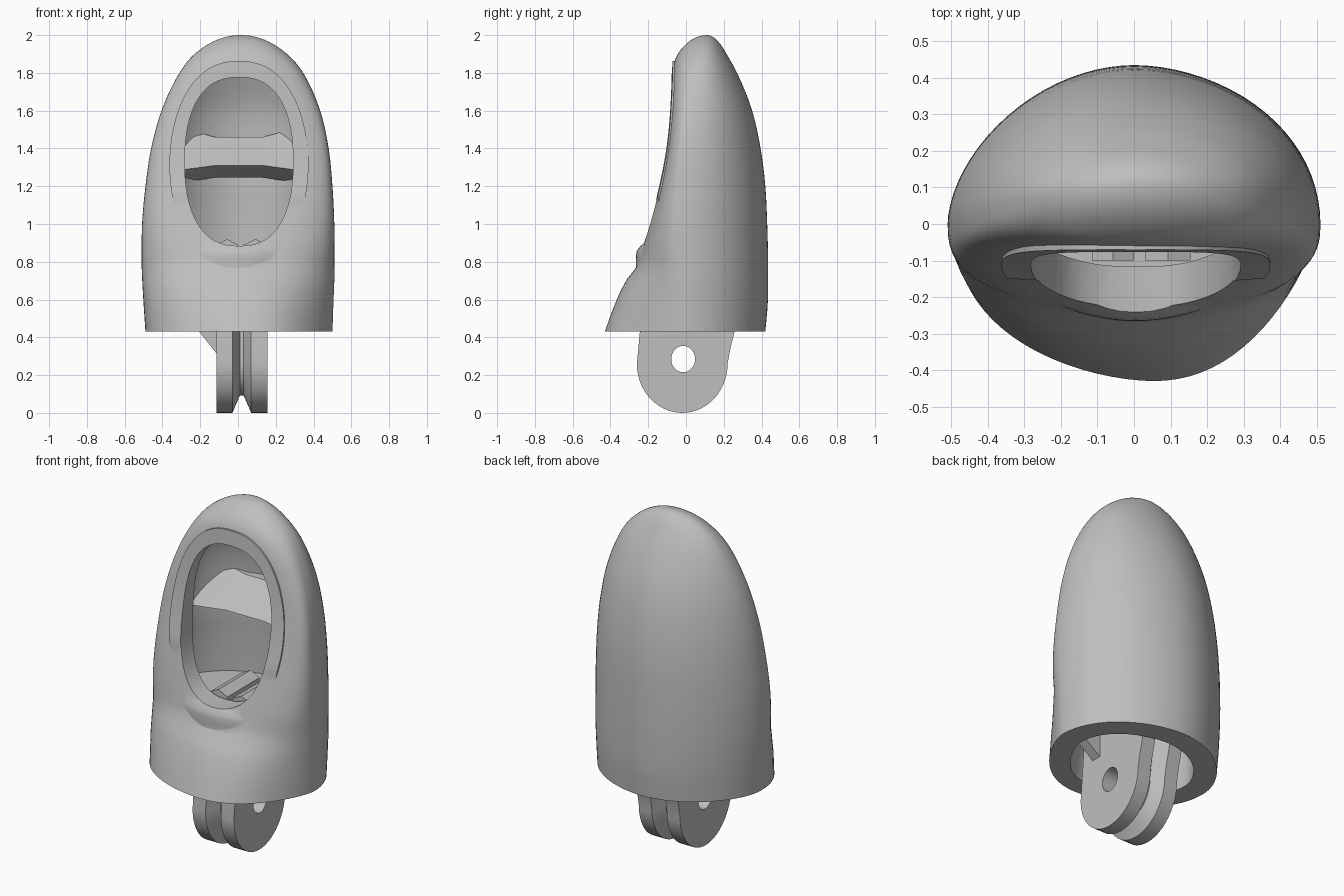
import bpy
import bmesh
import math

cube = bpy.data.objects.get("Cube")
if cube:
    bpy.data.objects.remove(cube)

grey = bpy.data.materials.new("light_grey")
grey.use_nodes = True
grey.diffuse_color = (0.52, 0.52, 0.52, 1)
grey.node_tree.nodes["Principled BSDF"].inputs["Base Color"].default_value = (0.52, 0.52, 0.52, 1)


def loft(name, rings):
    """Skin a list of equal-length closed rings and cap both ends."""
    bm = bmesh.new()
    rows = [[bm.verts.new(p) for p in ring] for ring in rings]
    n = len(rows[0])
    for a, b in zip(rows, rows[1:]):
        for i in range(n):
            j = (i + 1) % n
            bm.faces.new((a[i], a[j], b[j], b[i]))
    bm.faces.new(rows[0])
    bm.faces.new(rows[-1])
    bmesh.ops.recalc_face_normals(bm, faces=bm.faces)
    mesh = bpy.data.meshes.new(name)
    bm.to_mesh(mesh)
    bm.free()
    mesh.materials.append(grey)
    obj = bpy.data.objects.new(name, mesh)
    bpy.context.collection.objects.link(obj)
    return obj


def activate(obj):
    bpy.ops.object.select_all(action='DESELECT')
    obj.select_set(True)
    bpy.context.view_layer.objects.active = obj


def combine(obj, other, operation):
    """Apply a boolean and discard the helper."""
    mod = obj.modifiers.new("bool", 'BOOLEAN')
    mod.operation = operation
    mod.solver = 'EXACT'
    mod.object = other
    activate(obj)
    bpy.ops.object.modifier_apply(modifier=mod.name)
    bpy.data.objects.remove(other)


def clamp(v):
    return max(0, min(1, v))


def curve(keys, u):
    """Smooth interpolation of (u, value) keys."""
    if u <= keys[0][0]:
        return keys[0][1]
    if u >= keys[-1][0]:
        return keys[-1][1]
    slopes = []
    for i in range(len(keys)):
        a, b = keys[max(i - 1, 0)], keys[min(i + 1, len(keys) - 1)]
        slopes.append((b[1] - a[1]) / (b[0] - a[0]))
    for i in range(len(keys) - 1):
        (u0, v0), (u1, v1) = keys[i], keys[i + 1]
        if u <= u1:
            h = u1 - u0
            t = (u - u0) / h
            return (v0 * (2*t**3 - 3*t*t + 1) + v1 * (3*t*t - 2*t**3)
                    + h * (slopes[i] * (t**3 - 2*t*t + t) + slopes[i + 1] * (t**3 - t*t)))


BASE, TOP = 0.43, 2.0


def dome(z):
    return math.asin(clamp((z - BASE) / (TOP - BASE)))


# Shell stations: height, left x, right x, front y, back y, widest y, front squareness
stations = [
    (.43, -.49, .50, -.43, .42, 0, 1.9),
    (.58, -.50, .505, -.375, .433, 0, 1.95),
    (.70, -.507, .51, -.318, .435, 0, 2),
    (.78, -.51, .51, -.258, .435, 0, 2.2),
    (.86, -.51, .51, -.234, .434, 0, 2.5),
    (1.0, -.508, .51, -.196, .43, 0, 2.8),
    (1.2, -.49, .50, -.146, .42, .01, 3.3),
    (1.4, -.46, .48, -.107, .395, .02, 3.6),
    (1.6, -.405, .435, -.086, .35, .04, 3.4),
    (1.8, -.31, .345, -.071, .27, .07, 2.9),
    (1.9, -.23, .26, -.044, .215, .085, 2.3),
    (2.0, .01, .02, .108, .112, .11, 2)]
tracks = [[(dome(s[0]), s[k]) for s in stations] for k in range(1, 7)]


def power(v, n):
    return math.copysign(abs(v) ** (2 / n), v)


def section(z, wall=0.0, count=80, at=None):
    xl, xr, yf, yb, yc, nf = (curve(t, dome(z)) for t in tracks)
    xl, xr, yf, yb = xl + wall, xr - wall, yf + wall * .85, yb - wall
    yc = min(max(yc, yf + .01), yb - .01)
    mid, half, ring = (xl + xr) / 2, (xr - xl) / 2, []
    skew = clamp((1.1 - z) / .5)
    for i in range(count):
        a = math.tau * i / count
        c, s = math.cos(a), math.sin(a)
        if s < 0:
            # low on the front, the right side is fuller and the ridge leans left
            n, depth, shift = nf - .35 * skew * c, yc - yf, .05 * skew * s * s
        else:
            n, depth, shift = 1.88 + .12 * c, yb - yc, 0
        ring.append((mid + half * power(c, n) + shift, yc + depth * power(s, n), z if at is None else at))
    return ring


# Fingertip shell, solid
steps = 44
shell = loft("fingertip_shell", [section(BASE + (TOP - BASE) * math.sin(math.pi / 2 * i / steps))
                                 for i in range(steps + 1)])

# Rim around the window, following the front slope and curving back at its sides
rim_front = [(.77, -.266), (.86, -.26), (.9, -.228), (1.0, -.2), (1.2, -.15),
             (1.4, -.112), (1.6, -.09), (1.87, -.07)]
across = [i / 6 - 1 for i in range(13)]
rings = []
for i in range(41):
    a = math.pi * (.015 + .97 * i / 40)
    z = 1.315 - .548 * math.cos(a)
    w = .368 * math.sin(a) ** .85
    bend = .1 + .85 * clamp((1.15 - z) / .3)
    front = [(.005 + w * t, curve(rim_front, z) + bend * (w * t) ** 2, z) for t in across]
    rings.append(front + [(x, y + .07, z) for x, y, z in reversed(front)])
combine(shell, loft("rim_band", rings), 'UNION')

# Hollow inside, open at the bottom, with a thinner wall near the tip
heights = [BASE + (1.87 - BASE) * i / 28 for i in range(29)]
hollow = [section(BASE, .13, at=.3)]
hollow += [section(z, .13 - .045 * clamp((z - 1.2) / .4)) for z in heights]
combine(shell, loft("hollow", hollow), 'DIFFERENCE')

# Rounded window in the front
window = []
for y in (-.8, .02):
    window.append([(.005 + .287 * power(math.cos(a), 2.5), y, 1.33 + .446 * power(math.sin(a), 2.3))
                   for a in (math.tau * i / 64 for i in range(64))])
combine(shell, loft("window", window), 'DIFFERENCE')

# Wedge-shaped cross bar, trimmed to end within the shell wall
bar = loft("cross_bar", [[(x, .42, 1.46 + lift), (x, .23, 1.46 + lift), (x, .06, 1.31 - drop),
                          (x, .22, 1.245 - drop), (x, .42, 1.245 - drop)]
                         for x, lift, drop in ((-.5, .1, .05), (-.12, 0, 0), (.13, 0, 0), (.5, .1, .05))])
envelope = loft("envelope", [section(z, .05) for z in (1.1, 1.2, 1.3, 1.4, 1.5, 1.6, 1.7)])
combine(bar, envelope, 'INTERSECT')

# Floor of the hollow that carries the hinge
loft("hollow_floor", [section(z, .11) for z in (.80, .83, .86)])

# Hinge tongue: rounded profile with a V groove between its two lobes
arc = [math.pi * i / 28 for i in range(29)]
profile = [(-.02 - .24 * math.cos(a), .26 - .26 * math.sin(a)) for a in arc]
profile += [(.235, .34), (.255, .42), (.285, .62), (.30, .83), (-.22, .83), (-.23, .62), (-.245, .42)]


def lobe(x, inset):
    k = 1 - inset / .26
    return [(x, -.01 + (y + .01) * k, z if z > .28 else .28 + (z - .28) * k) for y, z in profile]


hinge = loft("hinge_tongue", [lobe(-.115, 0), lobe(-.03, 0), lobe(.01, .085), lobe(.03, .085),
                              lobe(.07, 0), lobe(.155, 0)])
hole = loft("pin_hole", [[(x, -.015 + .063 * math.cos(a), .285 + .07 * math.sin(a))
                          for a in (math.tau * i / 32 for i in range(32))] for x in (-.5, .5)])
combine(hinge, hole, 'DIFFERENCE')

# Side braces tying the hinge to the inside walls
for name, x0, x1, low in (("right_brace", -.11, -.34, .31), ("left_brace", .15, .34, .46)):
    loft(name, [[(x0, y, low), (x0, y, .83), (x1, y, .80), (x1, y, .60)] for y in (-.16, -.1)])

# Pointed tops of the hinge lobes
for name, x0, x1 in (("right_lobe_top", -.115, 0), ("left_lobe_top", .03, .155)):
    loft(name, [[(x0, y, .80), (x1, y, .80), (x1, y, .89), ((x0 + x1) / 2, y, .92), (x0, y, .89)]
                for y in (-.1, .2)])

for obj in bpy.context.collection.objects:
    if obj.type == 'MESH':
        activate(obj)
        bpy.ops.object.shade_smooth_by_angle(angle=math.radians(32))
